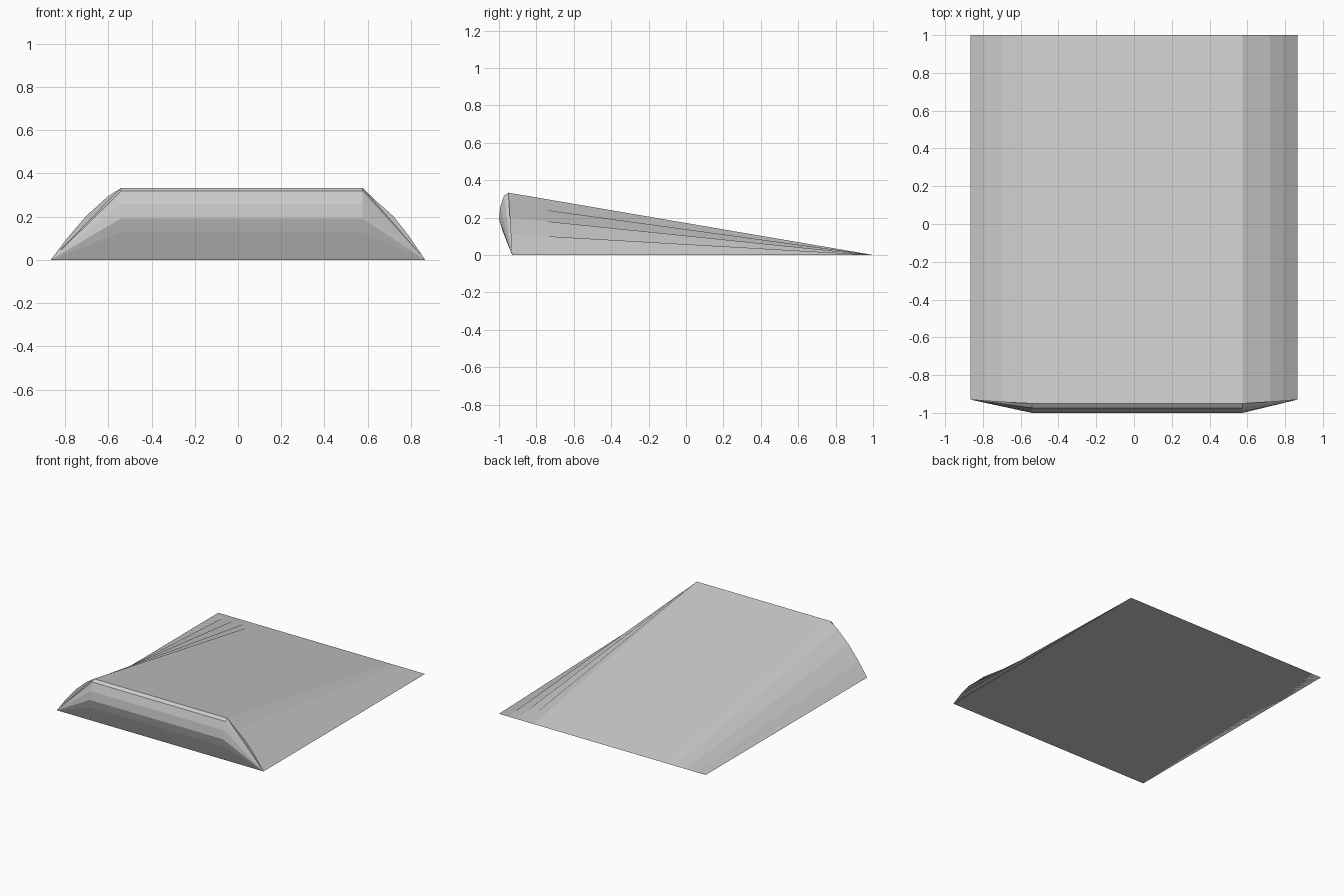
import bpy
import bmesh

cube = bpy.data.objects.get("Cube")
if cube:
    bpy.data.objects.remove(cube, do_unlink=True)

TOP, BACK = 0.333, 1.0

# Cross-section over the wedge, left edge of the list to right (x, z)
section = [(-0.865, 0), (-0.79, 0.1), (-0.70, 0.205), (-0.605, 0.29), (-0.54, TOP),
           (0.575, TOP), (0.645, 0.267), (0.72, 0.2), (0.79, 0.111), (0.865, 0)]
# Rounded nose between the bottom edge and the top edge (y, z)
nose = [(-0.955, 0.063), (-0.98, 0.127), (-1.0, 0.192), (-0.993, 0.257), (-0.973, 0.317)]

bm = bmesh.new()


def vert(x, y, z):
    return bm.verts.new((x, y, z))


# Sloping top: the section tapers to a flat edge at the back
front = [vert(x, -0.93 - 0.02 * z / TOP, z) for x, z in section]
rear = [vert(x, BACK, 0) for x, z in section]
for i in range(len(section) - 1):
    bm.faces.new((front[i], front[i + 1], rear[i + 1], rear[i]))

# Nose: straight bands between two columns
crest_a, crest_b = 4, 5
col_a = [vert(section[crest_a][0], y, z) for y, z in nose] + [front[crest_a]]
col_b = [vert(section[crest_b][0], y, z) for y, z in nose] + [front[crest_b]]
bm.faces.new((front[0], front[-1], col_b[0], col_a[0]))
for i in range(len(nose)):
    bm.faces.new((col_a[i], col_b[i], col_b[i + 1], col_a[i + 1]))

# Nose ends: fans to the bottom corners, and the flat curved shoulders
for corner, col in ((front[0], col_a), (front[-1], col_b)):
    for i in range(len(nose)):
        bm.faces.new((corner, col[i], col[i + 1]))
bm.faces.new(front[:crest_a + 1])
bm.faces.new(front[crest_b:])

# Underside
bm.faces.new([front[0], front[-1]] + rear[::-1])
bmesh.ops.recalc_face_normals(bm, faces=bm.faces)

mesh = bpy.data.meshes.new("wedge_ramp")
bm.to_mesh(mesh)
bm.free()
ramp = bpy.data.objects.new("wedge_ramp", mesh)
bpy.context.collection.objects.link(ramp)

# Plain grey
grey = bpy.data.materials.new("light_grey")
grey.use_nodes = True
colour = (0.6, 0.6, 0.6, 1)
grey.diffuse_color = colour
grey.node_tree.nodes["Principled BSDF"].inputs["Base Color"].default_value = colour
mesh.materials.append(grey)
